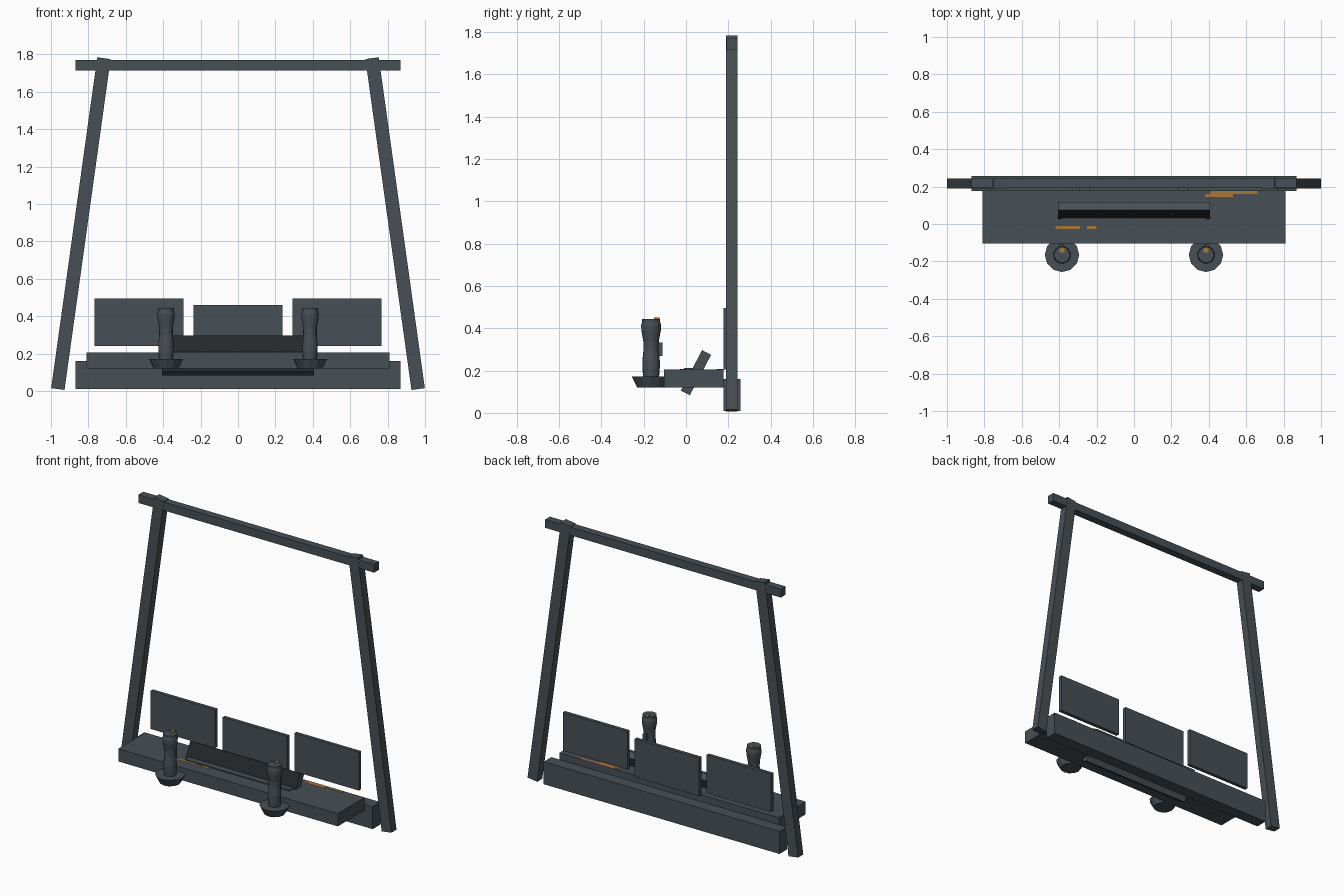
import bpy, bmesh, math
from mathutils import Vector

cube = bpy.data.objects.get("Cube")
if cube:
    bpy.data.objects.remove(cube, do_unlink=True)


def material(name, rgb):
    m = bpy.data.materials.new(name)
    m.use_nodes = True
    m.diffuse_color = (*rgb, 1)
    m.node_tree.nodes["Principled BSDF"].inputs["Base Color"].default_value = (*rgb, 1)
    return m


STEEL = material("slate grey", (0.063, 0.08, 0.092))
DARK = material("dark screen", (0.017, 0.021, 0.024))
ORANGE = material("amber", (0.4, 0.18, 0.04))


def finish(name, bm, *mats):
    mesh = bpy.data.meshes.new(name)
    bmesh.ops.recalc_face_normals(bm, faces=bm.faces)
    bm.to_mesh(mesh)
    bm.free()
    ob = bpy.data.objects.new(name, mesh)
    bpy.context.scene.collection.objects.link(ob)
    for m in mats:
        mesh.materials.append(m)
    return ob


def box(name, x, y, z, mat=STEEL):
    """Box from its (low, high) limits on each axis."""
    bm = bmesh.new()
    bmesh.ops.create_cube(bm, size=1)
    lims = (x, y, z)
    for v in bm.verts:
        v.co = Vector([(a + b) / 2 + c * (b - a) for (a, b), c in zip(lims, v.co)])
    return finish(name, bm, mat)


def lathe(name, centre, profile, sides):
    """Closed turned shape from (radius, height) pairs."""
    bm = bmesh.new()
    rings = []
    for r, z in profile:
        angles = [math.tau * i / sides for i in range(sides)]
        rings.append([bm.verts.new((centre[0] + r * math.cos(a),
                                    centre[1] + r * math.sin(a), z)) for a in angles])
    for low, high in zip(rings, rings[1:]):
        for i in range(sides):
            j = (i + 1) % sides
            bm.faces.new((low[i], low[j], high[j], high[i]))
    bm.faces.new(rings[0][::-1])
    bm.faces.new(rings[-1])
    return finish(name, bm, STEEL)


# Frame
box("base_beam", (-0.87, 0.87), (0.177, 0.257), (0.01, 0.16))
box("top_beam", (-0.87, 0.87), (0.192, 0.243), (1.715, 1.77))
for side, s in (("left", 1), ("right", -1)):
    leg = box(side + "_leg", (-0.036, 0.036), (-0.027, 0.027), (-0.893, 0.893))
    leg.location = (s * 0.84, 0.217, 0.895)
    leg.rotation_euler.y = -s * math.atan2(0.248, 1.78)

# Console shelf
box("console_shelf", (-0.81, 0.81), (-0.105, 0.178), (0.12, 0.205))
box("shelf_strip", (-0.385, 0.385), (-0.01, 0.04), (0.2, 0.212))

# Upright display panels
for name, x, z in (("left", 0.53, 0.24), ("centre", 0, 0.205), ("right", -0.53, 0.24)):
    box(name + "_panel", (x - 0.238, x + 0.238), (0.177, 0.201), (z, z + 0.255))

# Tilted screen passing through the shelf, dark on its front face
screen = box("tilted_screen", (-0.405, 0.405), (-0.024, 0.024), (-0.108, 0.108))
screen.data.materials.append(DARK)
for f in screen.data.polygons:
    f.material_index = int(f.normal.y < -0.5)
screen.location = (0.047, 0.047, 0.19)
screen.location.x = 0
screen.rotation_euler.x = -math.atan2(0.1, 0.19)

# Control sticks with flared sockets, triggers and buttons
for side, x in (("left", 0.385), ("right", -0.385)):
    c = (x, -0.165)
    lathe(side + "_stick_socket", c, [(0.065, 0.12), (0.092, 0.172)], 12)
    lathe(side + "_stick", c, [(0.037, 0.16), (0.041, 0.21), (0.041, 0.25), (0.036, 0.3),
                               (0.037, 0.34), (0.046, 0.39), (0.047, 0.415),
                               (0.043, 0.43), (0.043, 0.445)], 16)
    box(side + "_trigger", (x - 0.012, x + 0.012), (-0.135, -0.11), (0.27, 0.332))
    box(side + "_button", (x - 0.014, x + 0.014), (-0.152, -0.126), (0.442, 0.45), ORANGE)

# Thin warning marks on the shelf
for i, (x, y) in enumerate((((-0.42, -0.29), (-0.028, -0.01)), ((-0.25, -0.2), (-0.028, -0.01)),
                            ((0.41, 0.66), (0.16, 0.177)), ((0.38, 0.53), (0.145, 0.16)))):
    box("shelf_mark_%d" % (i + 1), x, y, (0.204, 0.2065), ORANGE)
